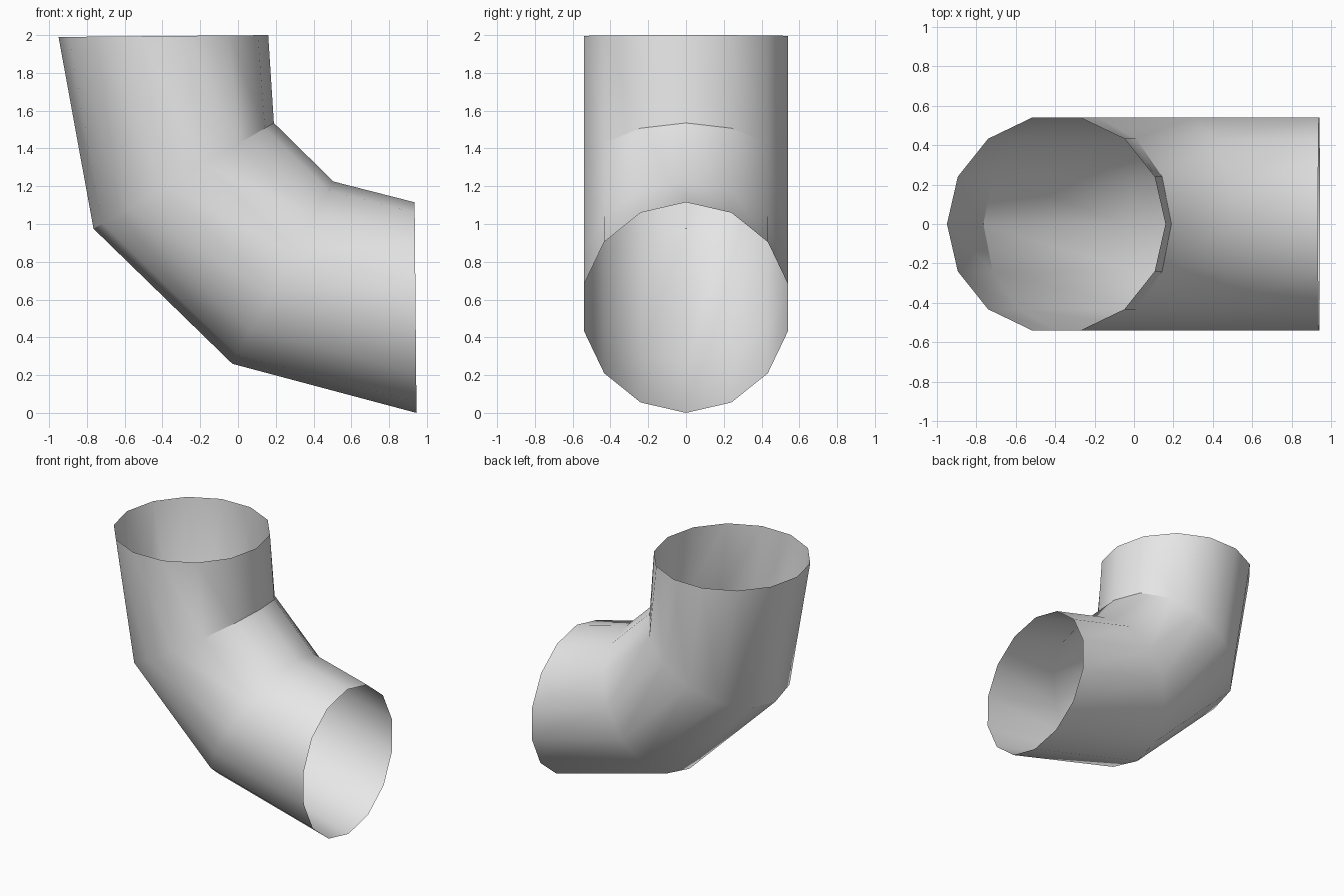
import bpy, bmesh, math
from mathutils import Vector

SIDES = 14
HALF_WIDTH = 0.554

cube = bpy.data.objects.get("Cube")
if cube:
    bpy.data.objects.remove(cube, do_unlink=True)

# Plain grey material
grey = bpy.data.materials.new("light_grey")
grey.use_nodes = True
colour = (0.8, 0.8, 0.8, 1)
grey.diffuse_color = colour
grey.node_tree.nodes["Principled BSDF"].inputs["Base Color"].default_value = colour

# Mitre rings of the elbow: outer and inner bend points (x, z)
RINGS = [
    ((-0.95, 1.99), (0.16, 2.0)),
    ((-0.765, 0.975), (0.19, 1.535)),
    ((-0.03, 0.26), (0.505, 1.225)),
    ((0.945, 0.0), (0.935, 1.115)),
]


def add_ring(bm, outer, inner):
    """Polygon ring across the pipe between its outer and inner bend points."""
    a, b = (Vector((x, 0, z)) for x, z in (outer, inner))
    centre, across = (a + b) / 2, (b - a) / 2
    side = Vector((0, HALF_WIDTH, 0))
    angles = [math.tau * i / SIDES for i in range(SIDES)]
    return [bm.verts.new(centre + across * math.cos(t) + side * math.sin(t))
            for t in angles]


# Open-ended pipe skin, joined ring to ring
bm = bmesh.new()
rings = [add_ring(bm, *ends) for ends in RINGS]
for upper, lower in zip(rings, rings[1:]):
    for i in range(SIDES):
        j = (i + 1) % SIDES
        bm.faces.new((upper[i], lower[i], lower[j], upper[j]))

mesh = bpy.data.meshes.new("pipe_elbow")
bm.to_mesh(mesh)
bm.free()
mesh.materials.append(grey)
pipe = bpy.data.objects.new("pipe_elbow", mesh)
bpy.context.collection.objects.link(pipe)

# Rounded sides with crisp mitre joints
bpy.ops.object.select_all(action="DESELECT")
pipe.select_set(True)
bpy.context.view_layer.objects.active = pipe
bpy.ops.object.shade_smooth_by_angle(angle=math.radians(30))
